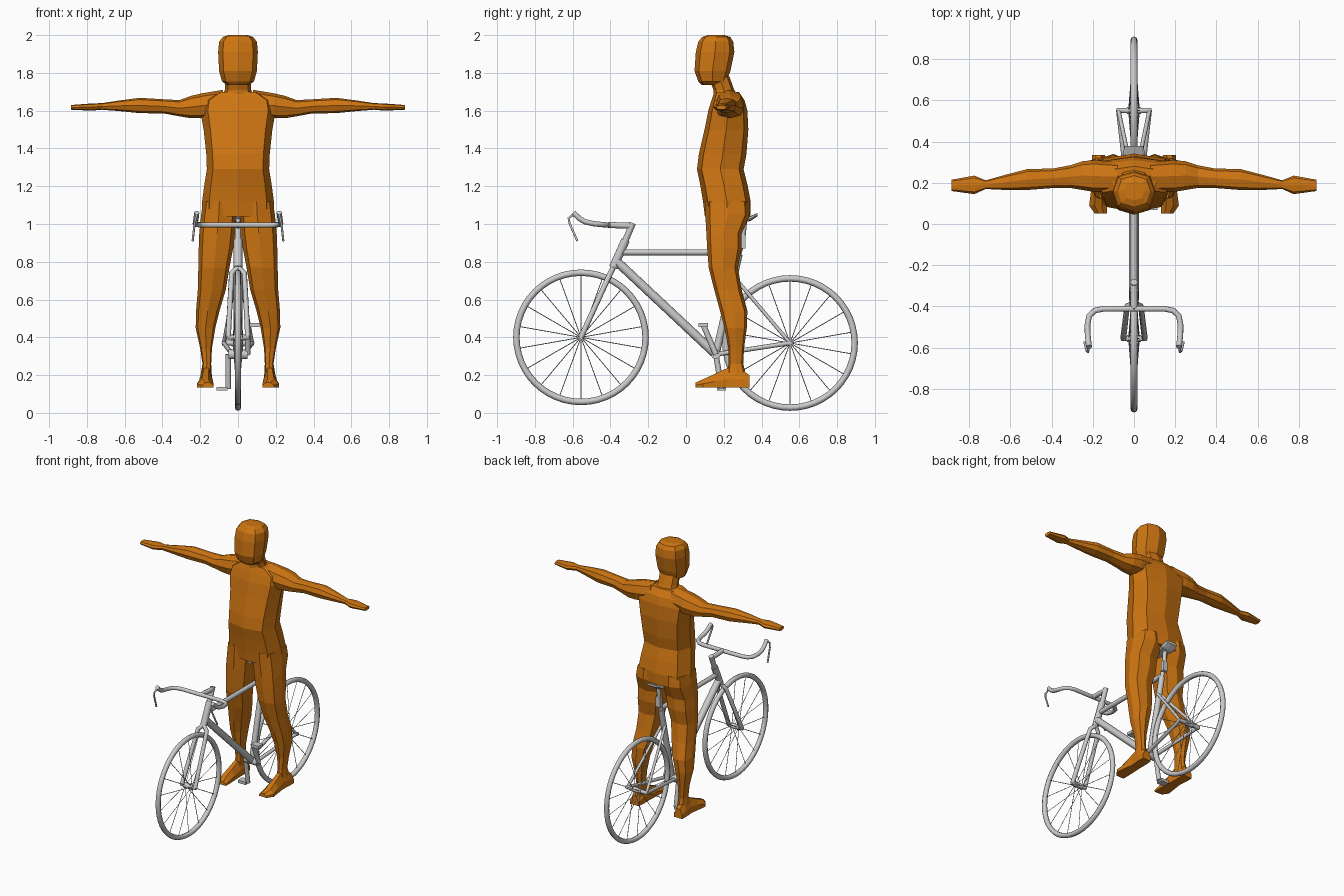
import bpy, bmesh, math
from mathutils import Vector

if "Cube" in bpy.data.objects:
    bpy.data.objects.remove(bpy.data.objects["Cube"])


def material(name, rgb):
    m = bpy.data.materials.new(name)
    m.diffuse_color = (*rgb, 1)
    m.use_nodes = True
    m.node_tree.nodes["Principled BSDF"].inputs["Base Color"].default_value = m.diffuse_color
    return m


ORANGE = material("orange", (0.62, 0.18, 0.006))
GREY = material("light_grey", (0.6, 0.6, 0.6))


def loft(name, rings, mat):
    """Skin a list of equal-length point rings and cap both ends, flat shaded."""
    bm = bmesh.new()
    rows = [[bm.verts.new(p) for p in r] for r in rings]
    n = len(rows[0])
    for a, b in zip(rows, rows[1:]):
        for i in range(n):
            j = (i + 1) % n
            bm.faces.new((a[i], a[j], b[j], b[i]))
    bm.faces.new(rows[0])
    bm.faces.new(rows[-1][::-1])
    bmesh.ops.recalc_face_normals(bm, faces=bm.faces)
    me = bpy.data.meshes.new(name)
    bm.to_mesh(me)
    bm.free()
    me.materials.append(mat)
    ob = bpy.data.objects.new(name, me)
    bpy.context.collection.objects.link(ob)
    return ob


def octagon(u0, u1, v0, v1, k=0.76):
    """Eight points in the box u0..u1, v0..v1; k sets how boxy the corners are."""
    cu, cv, ru, rv = (u0 + u1) / 2, (v0 + v1) / 2, (u1 - u0) / 2, (v1 - v0) / 2
    unit = [(1, 0), (k, k), (0, 1), (-k, k), (-1, 0), (-k, -k), (0, -1), (k, -k)]
    return [(cu + ru * a, cv + rv * b) for a, b in unit]


def tubes(name, paths, r, res=2):
    """Round tubes along polylines, joined in one smooth mesh."""
    cu = bpy.data.curves.new(name, 'CURVE')
    cu.dimensions = '3D'
    cu.bevel_depth = r
    cu.bevel_resolution = res
    cu.use_fill_caps = True
    for pts in paths:
        sp = cu.splines.new('POLY')
        sp.points.add(len(pts) - 1)
        for q, p in zip(sp.points, pts):
            q.co = (*p, 1)
    ob = bpy.data.objects.new(name, cu)
    bpy.context.collection.objects.link(ob)
    bpy.ops.object.select_all(action='DESELECT')
    ob.select_set(True)
    bpy.context.view_layer.objects.active = ob
    bpy.ops.object.convert(target='MESH')
    ob = bpy.context.object
    ob.data.materials.clear()
    ob.data.materials.append(GREY)
    bpy.ops.object.shade_smooth_by_angle(angle=math.radians(50))
    return ob


def box(name, centre, size):
    c, h = Vector(centre), Vector(size) / 2
    ring = [(-1, -1), (1, -1), (1, 1), (-1, 1)]
    return loft(name, [[(c.x + a * h.x, c.y + b * h.y, c.z + s * h.z) for a, b in ring]
                       for s in (-1, 1)], GREY)


def level(z, x0, x1, y0, y1, k=0.76, s=1):
    return [(s * x, y, z) for x, y in octagon(x0, x1, y0, y1, k)]


# Rider torso: height, half width, front y, back y
torso = [(1.04, .19, .10, .34), (1.12, .19, .09, .342), (1.21, .178, .075, .325),
         (1.29, .165, .058, .305), (1.37, .168, .068, .32), (1.50, .182, .098, .33),
         (1.60, .20, .118, .325), (1.655, .19, .135, .31), (1.70, .11, .15, .28)]
loft("torso", [level(z, -w, w, f, b, .8) for z, w, f, b in torso], ORANGE)

# Neck and head
neck = [(1.66, .085, .145, .29), (1.71, .07, .145, .255), (1.78, .07, .12, .23)]
loft("neck", [level(z, -w, w, f, b) for z, w, f, b in neck], ORANGE)
head = [(1.735, .055, .085, .18), (1.755, .085, .065, .215), (1.81, .1, .045, .235),
        (1.91, .105, .052, .256), (1.965, .1, .065, .25), (1.99, .08, .085, .235),
        (2.0, .05, .115, .205)]
loft("head", [level(z, -w, w, f, b) for z, w, f, b in head], ORANGE)

# Arms: x, front y, back y, bottom z, top z
arm = [(.08, .16, .30, 1.57, 1.71), (.19, .155, .31, 1.56, 1.692), (.25, .165, .305, 1.56, 1.678),
       (.31, .175, .285, 1.57, 1.656), (.39, .175, .27, 1.585, 1.66), (.52, .165, .266, 1.587, 1.668),
       (.62, .165, .24, 1.597, 1.655), (.72, .17, .212, 1.605, 1.64), (.775, .145, .235, 1.6, 1.638),
       (.885, .16, .215, 1.605, 1.63)]
# Legs: z, inner x, outer x, front y, back y
leg = [(1.12, .012, .185, .10, .335), (1.05, .008, .195, .102, .34), (.95, .016, .205, .108, .295),
       (.87, .026, .208, .112, .295), (.77, .045, .21, .12, .275), (.65, .065, .213, .15, .295),
       (.54, .098, .222, .18, .325), (.45, .12, .224, .203, .322), (.34, .138, .2, .225, .307),
       (.26, .142, .188, .225, .303), (.19, .138, .2, .215, .32)]
# Feet: y, inner x, outer x, top z
foot = [(.335, .14, .205, .2), (.29, .135, .205, .235), (.22, .135, .2, .238),
        (.15, .132, .21, .205), (.09, .13, .218, .178), (.05, .13, .19, .16)]
for s, side in ((1, "left"), (-1, "right")):
    loft(side + "_arm", [[(s * x, y, z) for y, z in octagon(f, b, lo, hi)]
                         for x, f, b, lo, hi in arm], ORANGE)
    loft(side + "_leg", [level(z, a, b, f, k, .78, s) for z, a, b, f, k in leg], ORANGE)
    loft(side + "_foot", [[(s * a, y, .135), (s * b, y, .135), (s * b, y, .135 + (t - .135) * .45),
                           (s * (a * .3 + b * .7), y, t), (s * (a * .7 + b * .3), y, t),
                           (s * a, y, .135 + (t - .135) * .45)] for y, a, b, t in foot], ORANGE)

# Wheels: tyre ring, hub and alternating spokes
for name, cy, cz in (("front", -.556, .40), ("rear", .551, .37)):
    bpy.ops.mesh.primitive_torus_add(major_radius=.342, minor_radius=.017, major_segments=48,
                                     minor_segments=8, location=(0, cy, cz),
                                     rotation=(0, math.pi / 2, 0))
    tyre = bpy.context.object
    tyre.name = name + "_tyre"
    tyre.data.materials.append(GREY)
    bpy.ops.object.shade_smooth()
    tubes(name + "_hub", [[(-.035, cy, cz), (.035, cy, cz)]], .018)
    spokes = []
    for i in range(18):
        a = math.tau * (i + .5) / 18
        spokes.append([(.025 * (-1) ** i, cy + .012 * math.cos(a), cz + .012 * math.sin(a)),
                       (0, cy + .335 * math.cos(a), cz + .335 * math.sin(a))])
    tubes(name + "_spokes", spokes, .0022, 0)

# Frame
BB, SEAT = (0, .158, .31), (0, .30, .92)
tubes("head_tube", [[(0, -.385, .77), (0, -.32, .915)]], .023)
tubes("top_tube", [[(0, -.34, .85), (0, .28, .85)]], .016)
tubes("down_tube", [[(0, -.37, .805), BB]], .024)
tubes("seat_tube", [[BB, (0, .28, .84)]], .02)
tubes("seat_post", [[(0, .27, .80), SEAT, (0, .31, 1.02)]], .014)
tubes("bottom_bracket", [[(-.05, BB[1], BB[2]), (.05, BB[1], BB[2])]], .026)
tubes("rear_axle", [[(-.085, .551, .37), (.085, .551, .37)]], .013)
tubes("seat_stays", [[(s * .012, .25, .725), (s * .075, .551, .37)] for s in (1, -1)], .01)
tubes("chain_stays", [[(s * .03, BB[1], BB[2]), (s * .075, .551, .37)] for s in (1, -1)], .012)
box("seat_clamp", (0, .303, .905), (.035, .025, .07))

# Fork, steerer and stem
tubes("fork", [[(0, -.385, .77), (s * .034, -.40, .74), (s * .052, -.556, .40)]
               for s in (1, -1)], .0145)
tubes("front_axle", [[(-.06, -.556, .40), (.06, -.556, .40)]], .012)
tubes("steerer", [[(0, -.33, .89), (0, -.282, 1.005)]], .017)
tubes("stem", [[(0, -.285, .99), (0, -.412, .995)]], .016)

# Handlebar with forward horns, and brake levers
half = [(.15, -.412, .995), (.19, -.42, .995), (.217, -.445, .997), (.226, -.49, 1.002),
        (.225, -.535, 1.012), (.222, -.565, 1.03), (.218, -.597, 1.06)]
tubes("handlebar", [[(-x, y, z) for x, y, z in half[::-1]] + half], .014)
tubes("brake_levers", [[(s * .218, -.59, 1.055), (s * .224, -.622, 1.03), (s * .23, -.615, 1.0),
                        (s * .24, -.575, .91)] for s in (1, -1)], .006)

# Cranks and pedals
for s, side, py, pz in ((1, "left", .092, .465), (-1, "right", .188, .128)):
    tubes(side + "_crank", [[(s * .052, BB[1], BB[2]), (s * .052, py, pz)]], .015)
    box(side + "_pedal", (s * .085, py, pz), (.06, .05, .02))

# Saddle: y, half width, bottom z, top z
saddle = [(.13, .012, 1.01, 1.03), (.20, .018, 1.005, 1.035), (.28, .035, 1.005, 1.035),
          (.34, .055, 1.015, 1.042), (.378, .045, 1.04, 1.058)]
loft("saddle", [[(x, y, z) for x, z in octagon(-w, w, lo, hi)] for y, w, lo, hi in saddle], GREY)
